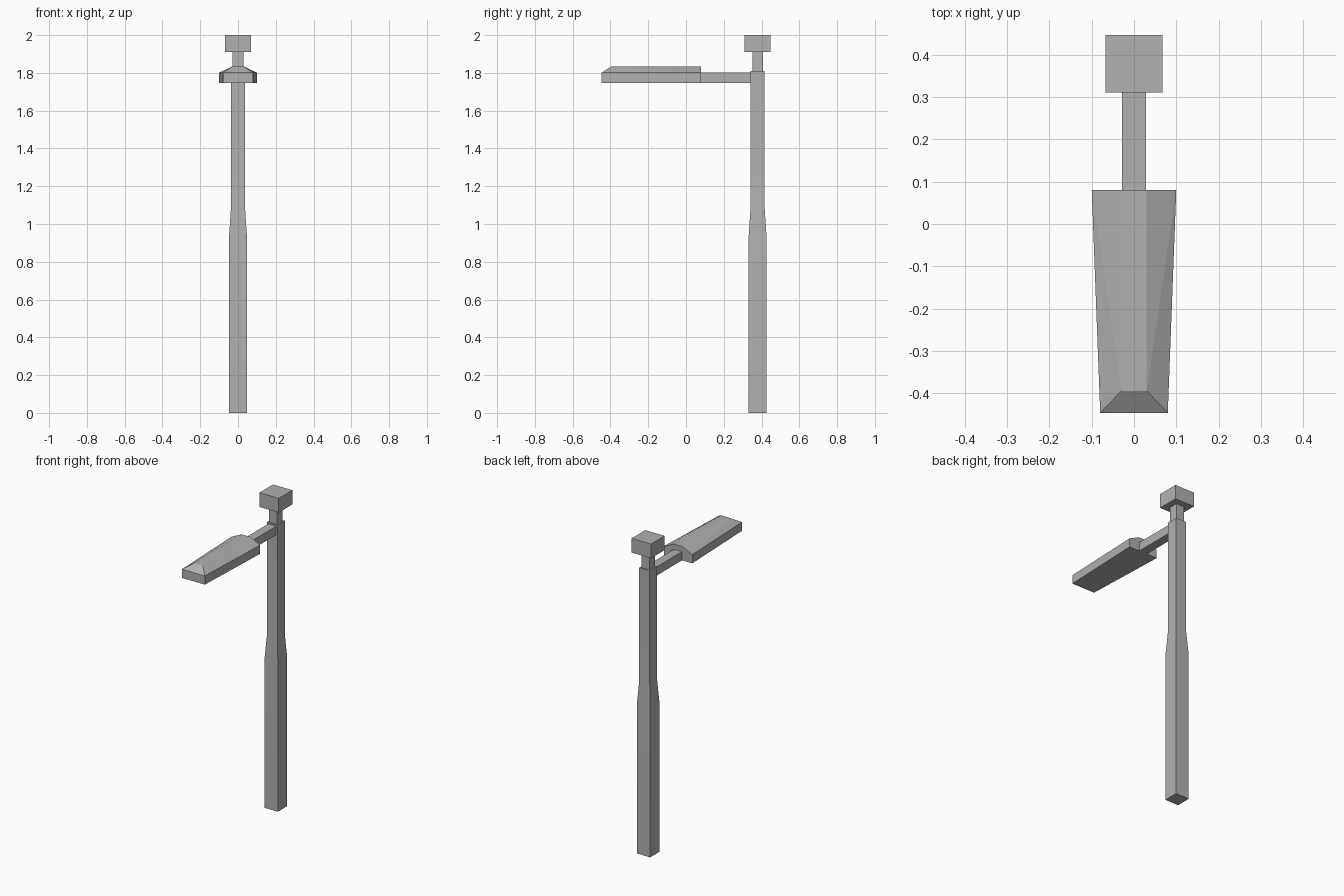
import bpy, bmesh, math

if "Cube" in bpy.data.objects:
    bpy.data.objects.remove(bpy.data.objects["Cube"])

POLE_Y = 0.379

grey = bpy.data.materials.new("dark_grey")
grey.diffuse_color = (0.44, 0.44, 0.44, 1)
grey.use_nodes = True
grey.node_tree.nodes["Principled BSDF"].inputs["Base Color"].default_value = grey.diffuse_color


def finish(name, bm):
    bmesh.ops.recalc_face_normals(bm, faces=bm.faces)
    mesh = bpy.data.meshes.new(name)
    bm.to_mesh(mesh)
    bm.free()
    mesh.materials.append(grey)
    obj = bpy.data.objects.new(name, mesh)
    bpy.context.collection.objects.link(obj)
    return obj


def square_column(name, levels, y=POLE_Y):
    """Loft square sections given as (z, half width)."""
    bm = bmesh.new()
    rings = [[bm.verts.new((sx * h, y + sy * h, z))
              for sx, sy in ((-1, -1), (1, -1), (1, 1), (-1, 1))]
             for z, h in levels]
    for a, b in zip(rings, rings[1:]):
        for i in range(4):
            j = (i + 1) % 4
            bm.faces.new((a[i], a[j], b[j], b[i]))
    bm.faces.new(rings[0][::-1])
    bm.faces.new(rings[-1])
    return finish(name, bm)


def symmetric_hull(name, half_points):
    """Convex solid from points mirrored across x = 0."""
    bm = bmesh.new()
    for x, y, z in half_points:
        for s in (-1, 1):
            bm.verts.new((s * x, y, z))
    bmesh.ops.convex_hull(bm, input=bm.verts)
    bmesh.ops.dissolve_limit(bm, angle_limit=0.002, verts=bm.verts, edges=bm.edges)
    return finish(name, bm)


# Pole with a thicker lower half, softly shaded across the taper
pole = square_column("pole", [(0, 0.047), (0.94, 0.047), (1.09, 0.037), (1.81, 0.037)])
bpy.context.view_layer.objects.active = pole
pole.select_set(True)
bpy.ops.object.shade_smooth_by_angle(angle=math.radians(30))

# Sensor cap on a narrow neck
square_column("sensor_neck", [(1.81, 0.028), (1.91, 0.028)])
square_column("sensor_box", [(1.91, 0.068), (2.0, 0.068)])

# Horizontal arm
symmetric_hull("arm", [(0.028, y, z) for y in (0.08, 0.343) for z in (1.746, 1.801)])

# Tapered lamp head with a chamfered top
symmetric_hull("lamp_head", [
    (0.08, -0.447, 1.746), (0.08, -0.447, 1.801),
    (0.10, 0.08, 1.746), (0.10, 0.08, 1.801),
    (0.03, -0.395, 1.834), (0.03, 0.08, 1.834)])
